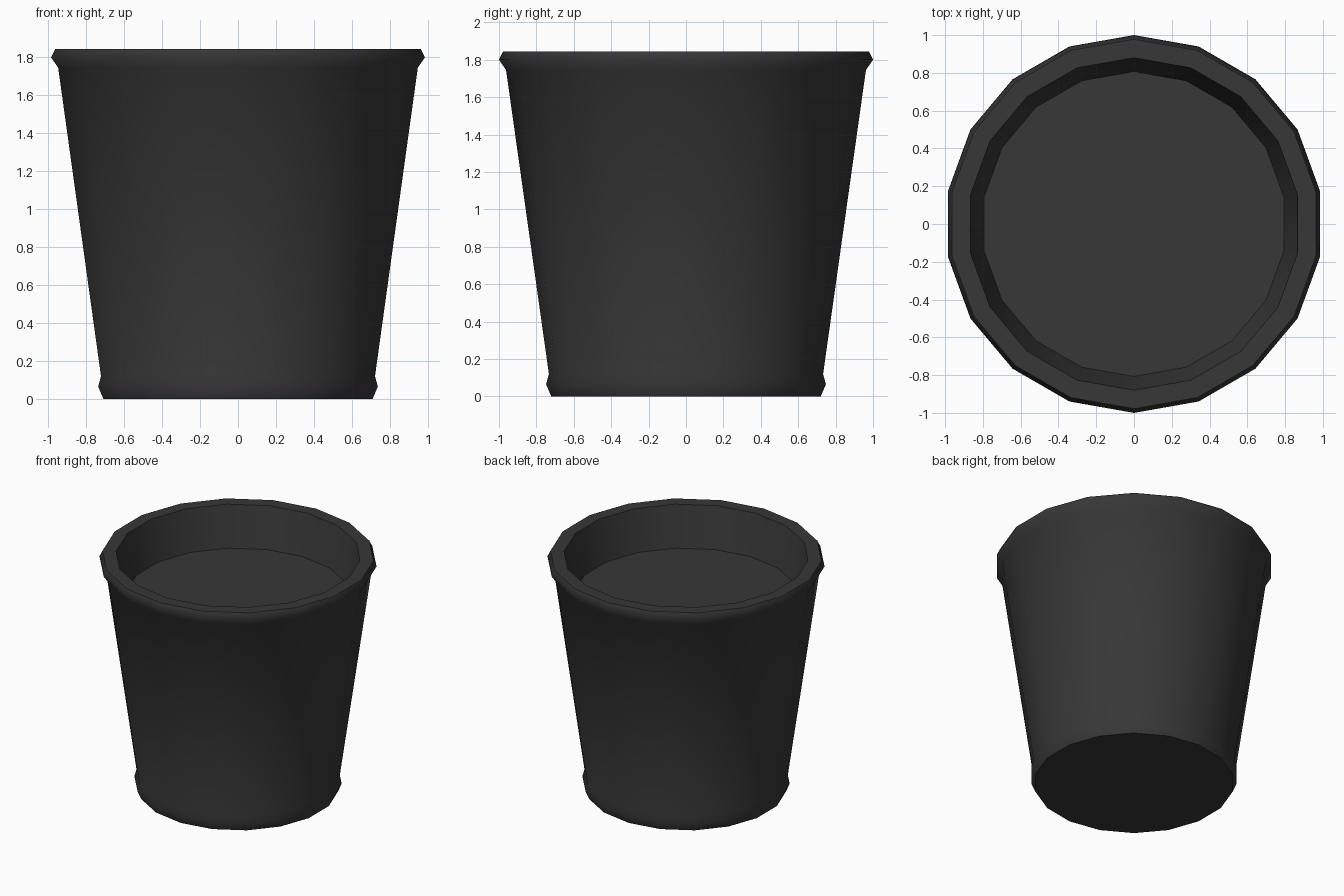
import bpy
import bmesh
from math import cos, sin, pi, radians

cube = bpy.data.objects.get("Cube")
if cube:
    bpy.data.objects.remove(cube, do_unlink=True)

SIDES = 18

# One dark plastic colour
charcoal = bpy.data.materials.new("charcoal")
charcoal.use_nodes = True
colour = (0.038, 0.038, 0.038, 1)
charcoal.diffuse_color = colour
charcoal.node_tree.nodes["Principled BSDF"].inputs["Base Color"].default_value = colour


def lathe(name, profile, cap_start=False, cap_end=False):
    """Turn a (radius, height) profile around z, with a corner facing +y."""
    bm = bmesh.new()
    rings = []
    for r, z in profile:
        angles = [pi / 2 + 2 * pi * i / SIDES for i in range(SIDES)]
        rings.append([bm.verts.new((r * cos(a), r * sin(a), z)) for a in angles])
    for low, high in zip(rings, rings[1:]):
        for i in range(SIDES):
            j = (i + 1) % SIDES
            bm.faces.new((low[i], low[j], high[j], high[i]))
    if cap_start:
        bm.faces.new(rings[0][::-1])
    if cap_end:
        bm.faces.new(rings[-1])
    mesh = bpy.data.meshes.new(name)
    bm.to_mesh(mesh)
    bm.free()
    obj = bpy.data.objects.new(name, mesh)
    bpy.context.collection.objects.link(obj)
    mesh.materials.append(charcoal)
    bpy.ops.object.select_all(action="DESELECT")
    obj.select_set(True)
    bpy.context.view_layer.objects.active = obj
    bpy.ops.object.shade_smooth_by_angle(angle=radians(62.5))
    return obj


# Flared foot, tapered wall, rolled rim, inner wall and raised inner floor
lathe("pot", [
    (0.72, 0), (0.748, 0.065), (0.733, 0.12),
    (0.962, 1.745), (1.0, 1.80), (0.978, 1.845),
    (0.88, 1.845), (0.807, 1.53),
], cap_start=True, cap_end=True)
